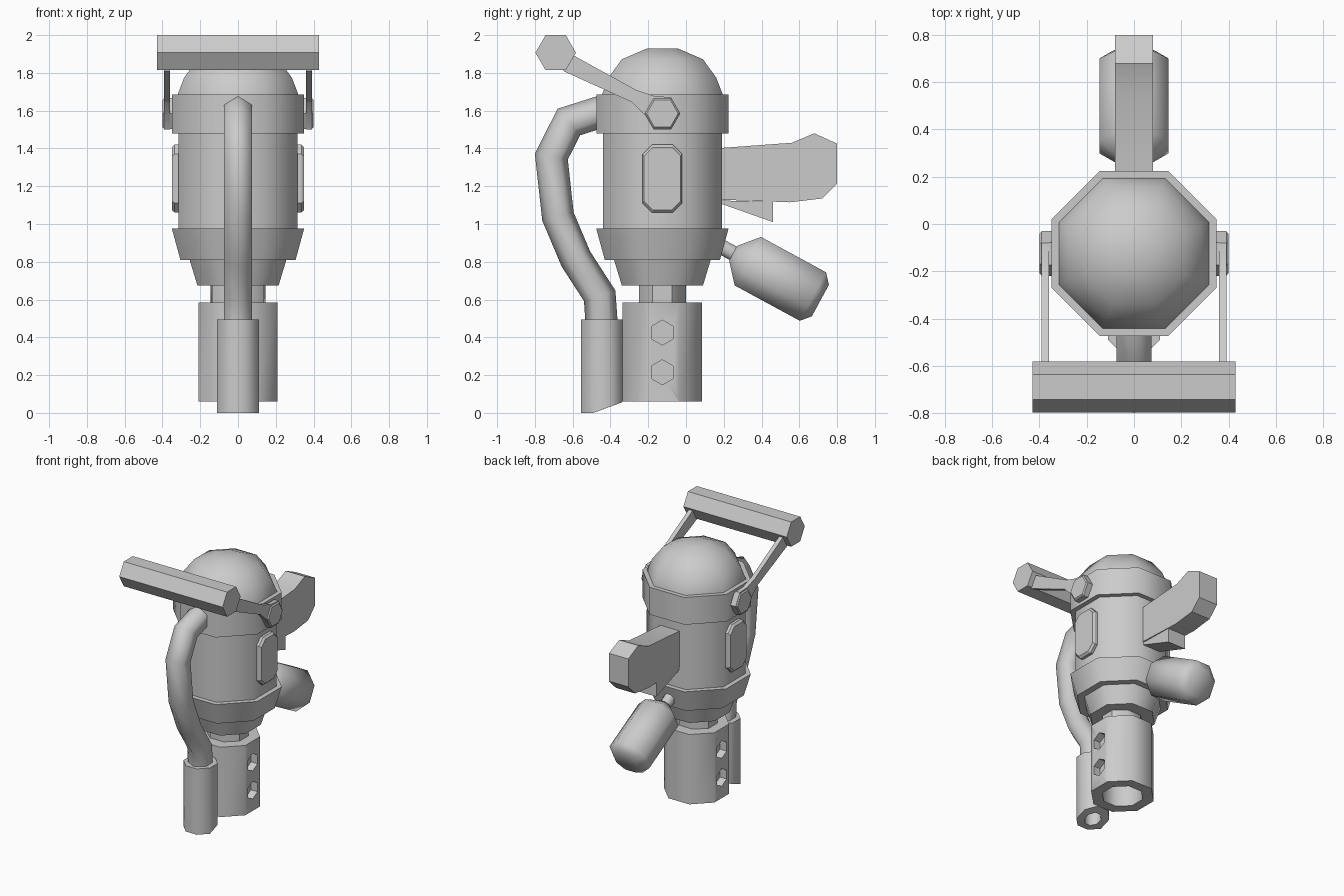
import bpy, bmesh
from math import cos, sin, pi, radians, atan2
from mathutils import Vector, Matrix

if "Cube" in bpy.data.objects:
    bpy.data.objects.remove(bpy.data.objects["Cube"], do_unlink=True)

grey = bpy.data.materials.new("plain_grey")
grey.diffuse_color = (0.6, 0.6, 0.6, 1)
grey.use_nodes = True
grey.node_tree.nodes["Principled BSDF"].inputs["Base Color"].default_value = (0.6, 0.6, 0.6, 1)

AXIS_Y = -0.125  # centre line of the main body


def smooth(obj, angle):
    bpy.ops.object.select_all(action="DESELECT")
    obj.select_set(True)
    bpy.context.view_layer.objects.active = obj
    bpy.ops.object.shade_smooth_by_angle(angle=radians(angle))


def loft(name, rings, angle=20):
    """Skin a list of equal-sized rings and cap both ends."""
    bm = bmesh.new()
    rows = [[bm.verts.new(p) for p in ring] for ring in rings]
    n = len(rows[0])
    for a, b in zip(rows, rows[1:]):
        for i in range(n):
            j = (i + 1) % n
            bm.faces.new((a[i], a[j], b[j], b[i]))
    bm.faces.new(rows[0])
    bm.faces.new(rows[-1])
    bmesh.ops.recalc_face_normals(bm, faces=bm.faces)
    mesh = bpy.data.meshes.new(name)
    bm.to_mesh(mesh)
    bm.free()
    mesh.materials.append(grey)
    obj = bpy.data.objects.new(name, mesh)
    bpy.context.collection.objects.link(obj)
    smooth(obj, angle)
    return obj


def lathe(name, profile, matrix=None, angle=46, wide=1):
    """Eight-sided turned part; profile holds (flat-to-centre distance, height)."""
    matrix = matrix or Matrix.Translation((0, AXIS_Y, 0))
    turn = [(i + 0.5) * pi / 4 for i in range(8)]
    rings = [[matrix @ Vector((r / cos(pi / 8) * cos(t) * wide, r / cos(pi / 8) * sin(t), z))
              for t in turn] for r, z in profile]
    return loft(name, rings, angle)


def prism(name, outline, sections, centre=(0, 0)):
    """Extrude a (y, z) outline along x; sections hold (x, inset factor)."""
    cy, cz = centre
    return loft(name, [[Vector((x, cy + y * k, cz + z * k)) for y, z in outline]
                       for x, k in sections])


def hexagon(r, start=0):
    return [(r * cos(start + i * pi / 3), r * sin(start + i * pi / 3)) for i in range(6)]


# Main body, stacked from top to bottom
lathe("dome", [(0.32, 1.66), (0.318, 1.69), (0.285, 1.775), (0.215, 1.872), (0.08, 1.93)])
lathe("upper_collar", [(0.35, 1.48), (0.35, 1.685)])
lathe("main_body", [(0.315, 0.95), (0.315, 1.5)])
lathe("lower_collar", [(0.305, 0.81), (0.35, 0.975)])
lathe("lower_cone", [(0.215, 0.675), (0.262, 0.83)])
lathe("neck", [(0.125, 0.56), (0.125, 0.7)], wide=1.1)

# Wide hollow barrel with hexagonal side vents
barrel = lathe("main_barrel", [(0.135, 0.5), (0.135, 0.06), (0.21, 0.06), (0.21, 0.585)])
cutters = []
for s in (1, -1):
    for z in (0.215, 0.425):
        cutter = prism("vent_cutter", hexagon(0.066, pi / 6),
                       [(s * 0.155, 1), (s * 0.3, 1)], (AXIS_Y, z))
        cutter.hide_render = True
        cutters.append(cutter)
        mod = barrel.modifiers.new("vent", "BOOLEAN")
        mod.operation = "DIFFERENCE"
        mod.solver = "EXACT"
        mod.object = cutter
evaluated = barrel.evaluated_get(bpy.context.evaluated_depsgraph_get())
cut_mesh = bpy.data.meshes.new_from_object(evaluated)
barrel.modifiers.clear()
barrel.data = cut_mesh
for cutter in cutters:
    bpy.data.objects.remove(cutter, do_unlink=True)
smooth(barrel, 46)

# Narrow front barrel with a sloping lower end
front = lathe("front_barrel", [(0.055, 0.35), (0.055, 0), (0.11, 0), (0.11, 0.495)],
              Matrix.Translation((0, -0.445, 0)))
for v in front.data.vertices:
    if v.co.z < 0.01:
        v.co.z = max(0, (v.co.y + 0.49) * 0.37)

# Bent hose from the collar to the front barrel
path = [Vector((0, y, z)) for y, z in
        [(-0.4, 1.61), (-0.62, 1.54), (-0.713, 1.357), (-0.678, 1.04),
         (-0.583, 0.815), (-0.457, 0.62), (-0.445, 0.45)]]
rings = []
for i, p in enumerate(path):
    d_in = (p - path[max(i - 1, 0)]).normalized()
    d_out = (path[min(i + 1, len(path) - 1)] - p).normalized()
    tangent = (d_in + d_out).normalized()
    across = Vector((1, 0, 0))
    out = tangent.cross(across)
    stretch = 1 / tangent.dot(d_out if d_out.length else d_in)
    rings.append([p + out * a * stretch + across * b for a, b in hexagon(0.085)])
loft("hose", rings, 61)

# Side plates, hinges and swing arms, one of each per side
plate = [(-0.105, -0.13), (-0.055, -0.18), (0.055, -0.18), (0.105, -0.13),
         (0.105, 0.13), (0.055, 0.18), (-0.055, 0.18), (-0.105, 0.13)]
arm = [(-0.6, 1.895), (-0.265, 1.71), (-0.164, 1.676), (-0.08, 1.672), (-0.03, 1.585),
       (-0.08, 1.5), (-0.172, 1.5), (-0.215, 1.575), (-0.286, 1.645), (-0.65, 1.81)]
for s, side in ((1, "left"), (-1, "right")):
    prism(side + "_side_plate", plate,
          [(s * 0.3, 1), (s * 0.335, 1), (s * 0.35, 0.92)], (AXIS_Y, 1.24))
    prism(side + "_hinge", hexagon(0.095),
          [(s * 0.3, 1), (s * 0.39, 1), (s * 0.4, 0.88)], (AXIS_Y, 1.585))
    prism(side + "_arm", arm, [(s * 0.36, 1), (s * 0.392, 1)])

# Cross bar held by the arms
bar = prism("cross_bar", hexagon(0.107), [(-0.43, 1), (0.43, 1)], (-0.69, 1.907))
smooth(bar, 61)

# Rear grip and its trigger
prism("rear_grip", [(0.15, 1.4), (0.56, 1.43), (0.68, 1.48), (0.8, 1.425), (0.8, 1.215),
                    (0.72, 1.135), (0.55, 1.115), (0.15, 1.13)], [(-0.08, 1), (0.08, 1)])
prism("trigger", [(0.15, 1.125), (0.46, 1.118), (0.46, 1.01), (0.15, 1.12)],
      [(-0.075, 1), (0.075, 1)])

# Tilted canister and its connecting rod
direction = Vector((0, 0.879, -0.477))
tilt = Matrix.Translation((0, 0.25, 0.845)) @ Matrix.Rotation(
    atan2(-direction.y, direction.z), 4, "X")
lathe("canister", [(0.045, 0), (0.146, 0.088), (0.146, 0.48), (0.095, 0.525)], tilt, 55)
lathe("canister_rod", [(0.04, -0.14), (0.04, 0.03)], tilt)
